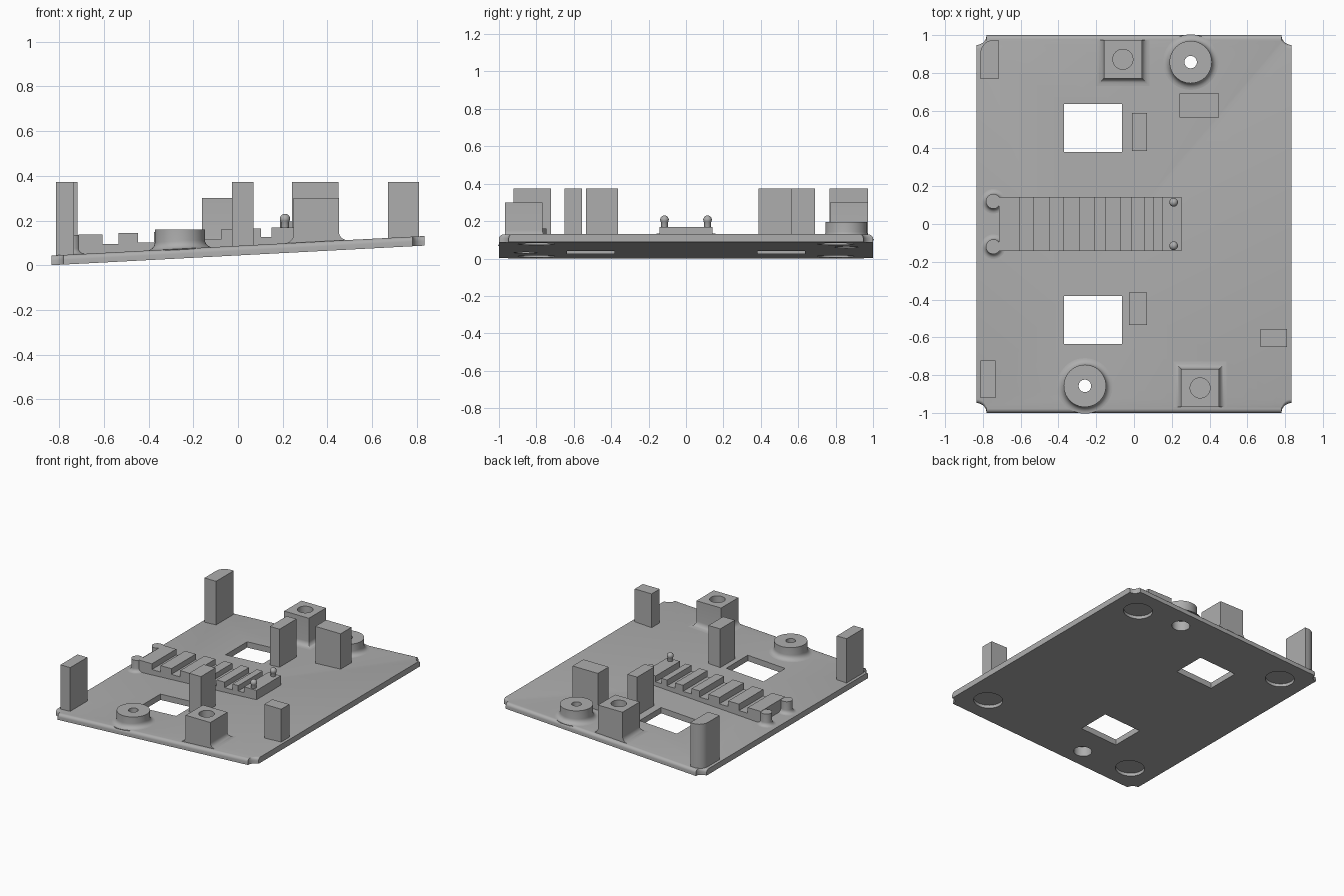
import bpy, bmesh, math

if "Cube" in bpy.data.objects:
    bpy.data.objects.remove(bpy.data.objects["Cube"], do_unlink=True)

grey = bpy.data.materials.new("matte_grey")
grey.use_nodes = True
grey.diffuse_color = (0.42, 0.42, 0.42, 1)
grey.node_tree.nodes["Principled BSDF"].inputs["Base Color"].default_value = grey.diffuse_color

SLOPE, THICK = 0.0525, 0.043


def under(x):
    return 0.044 + SLOPE * x


def deck(offset=0.0):
    """Height function that follows the tilted top of the plate."""
    return lambda x: under(x) + THICK + offset


def level(z):
    return lambda x: z


def loft(name, rings):
    """Closed solid from stacked (outline, height function) rings."""
    bm = bmesh.new()
    loops = [[bm.verts.new((x, y, h(x))) for x, y in pts] for pts, h in rings]
    n = len(loops[0])
    for a, b in zip(loops, loops[1:]):
        for i in range(n):
            j = (i + 1) % n
            bm.faces.new((a[i], a[j], b[j], b[i]))
    bm.faces.new(loops[0][::-1])
    bm.faces.new(loops[-1])
    bmesh.ops.recalc_face_normals(bm, faces=bm.faces)
    mesh = bpy.data.meshes.new(name)
    bm.to_mesh(mesh)
    bm.free()
    mesh.materials.append(grey)
    obj = bpy.data.objects.new(name, mesh)
    bpy.context.collection.objects.link(obj)
    return obj


def rect(x0, x1, y0, y1):
    return [(x0, y0), (x1, y0), (x1, y1), (x0, y1)]


def circle(cx, cy, r, n=48):
    return [(cx + r * math.cos(2 * math.pi * i / n), cy + r * math.sin(2 * math.pi * i / n))
            for i in range(n)]


def cut(obj, cutters):
    """Subtract cutter solids, bake the result and discard the cutters."""
    for c in cutters:
        c.hide_render = True
        mod = obj.modifiers.new("cut", 'BOOLEAN')
        mod.operation, mod.solver, mod.object = 'DIFFERENCE', 'EXACT', c
    graph = bpy.context.evaluated_depsgraph_get()
    baked = bpy.data.meshes.new_from_object(obj.evaluated_get(graph))
    obj.modifiers.clear()
    obj.data = baked
    for c in cutters:
        bpy.data.objects.remove(c, do_unlink=True)


def smooth(obj):
    bpy.ops.object.select_all(action='DESELECT')
    obj.select_set(True)
    bpy.context.view_layer.objects.active = obj
    bpy.ops.object.shade_smooth_by_angle(angle=math.radians(35))


def fillet(size, steps=6):
    """Concave quarter curve as (outward flare, height) pairs."""
    for i in range(steps + 1):
        a = math.pi / 2 * i / steps
        yield size * (1 - math.sin(a)), size * (1 - math.cos(a))


# Plate outline with scooped corners
W, L, NOTCH = 0.833, 1.0, 0.052
outline = []
for sx, sy, start in ((1, 1, 270), (-1, 1, 0), (-1, -1, 90), (1, -1, 180)):
    for i in range(9):
        a = math.radians(start - 90 * i / 8)
        outline.append((sx * W + NOTCH * math.cos(a), sy * L + NOTCH * math.sin(a)))


def narrowed(d):
    return [(x, y * (1 - d)) for x, y in outline]


rings = [(outline, under), (outline, deck(-0.022))]
for i in range(1, 6):
    a = math.pi / 2 * i / 5
    rings.append((narrowed(0.022 * (1 - math.cos(a))), deck(0.022 * (math.sin(a) - 1))))
plate = loft("base_plate", rings)

# Windows, foot recesses and screw holes in the plate
BOSSES = ((0.30, 0.857, 0.195), (-0.26, -0.857, 0.16))


def screw_cutters():
    out = []
    for x, y, top in BOSSES:
        out.append(loft("screw_cutter", [(circle(x, y, 0.033), level(-0.1)),
                                         (circle(x, y, 0.033), level(0.5))]))
        out.append(loft("screw_head_cutter", [(circle(x, y, 0.062), level(-0.1)),
                                              (circle(x, y, 0.062), deck(0.03))]))
    return out


cutters = screw_cutters()
for s in (1, -1):
    y0, y1 = sorted((s * 0.382, s * 0.635))
    window = rect(-0.37, -0.063, y0, y1)
    cutters.append(loft("window_cutter", [(window, level(-0.2)), (window, level(0.4))]))
    for sx in (1, -1):
        foot = circle(sx * 0.635, s * 0.8, 0.1)
        cutters.append(loft("foot_cutter", [(foot, level(-0.1)), (foot, deck(-0.02))]))
cut(plate, cutters)
smooth(plate)

# Round screw bosses with flared feet
for x, y, top in BOSSES:
    rings = [(circle(x, y, 0.147), deck(-0.004))]
    rings += [(circle(x, y, 0.112 + f), deck(h)) for f, h in fillet(0.035)]
    rings.append((circle(x, y, 0.112), level(top)))
    boss = loft("round_boss", rings)
    cut(boss, screw_cutters())
    smooth(boss)

# Square posts with a round socket, flared on the three inner sides
for cx, cy, s in ((-0.059, 0.872, 1), (0.35, -0.868, -1)):
    def foot(f):
        lo = 0.101 + (f if s > 0 else 0)
        hi = 0.101 + (f if s < 0 else 0)
        return rect(cx - 0.101 - f, cx + 0.101 + f, cy - lo, cy + hi)
    rings = [(foot(0.04), deck(-0.004))]
    rings += [(foot(f), deck(h)) for f, h in fillet(0.04)]
    rings.append((foot(0), level(0.3)))
    post = loft("socket_post", rings)
    hole = circle(cx, cy, 0.053)
    cut(post, [loft("socket_cutter", [(hole, level(0.18)), (hole, level(0.5))])])
    smooth(post)

# Tall support blocks
for name, x0, x1, y0, y1 in (
        ("front_left_block", 0.671, 0.81, -0.65, -0.555),
        ("front_right_block", -0.813, -0.733, -0.922, -0.722),
        ("back_wide_block", 0.241, 0.449, 0.563, 0.69),
        ("back_middle_block", -0.01, 0.07, 0.387, 0.587),
        ("front_middle_block", -0.027, 0.07, -0.535, -0.363)):
    pts = rect(x0, x1, y0, y1)
    loft(name, [(pts, deck(-0.01)), (pts, level(0.373))])

# Corner block with one rounded edge
pts = [(-0.813, 0.767), (-0.717, 0.767), (-0.717, 0.974)]
for i in range(9):
    a = math.radians(90 + 90 * i / 8)
    pts.append((-0.743 + 0.07 * math.cos(a), 0.904 + 0.07 * math.sin(a)))
smooth(loft("corner_block", [(pts, deck(-0.01)), (pts, level(0.373))]))

# Stepped rack: a toothed side profile swept across y
steps = (-0.714, -0.607, -0.535, -0.447, -0.375, -0.285, -0.213, -0.147,
         -0.075, -0.01, 0.055, 0.102, 0.15, 0.252)
profile = [(steps[-1], deck(-0.01)(steps[-1])), (steps[0], deck(-0.01)(steps[0]))]
for i, (a, b) in enumerate(zip(steps, steps[1:])):
    mid = (a + b) / 2
    z = 0.12 + 0.043 * mid if i % 2 else 0.162 + 0.037 * mid
    profile += [(a, z), (b, z)]
rack = bpy.data.meshes.new("toothed_rack")
bm = bmesh.new()
face = bm.faces.new([bm.verts.new((x, -0.143, z)) for x, z in profile])
swept = bmesh.ops.extrude_face_region(bm, geom=[face])["geom"]
bmesh.ops.translate(bm, vec=(0, 0.286, 0),
                    verts=[v for v in swept if isinstance(v, bmesh.types.BMVert)])
bmesh.ops.recalc_face_normals(bm, faces=bm.faces)
bm.to_mesh(rack)
bm.free()
rack.materials.append(grey)
bpy.context.collection.objects.link(bpy.data.objects.new("toothed_rack", rack))

# Flared studs at the low end of the rack, ball-topped pins at the high end
for s in (1, -1):
    y = s * 0.12
    rings = [(circle(-0.745, y, 0.065), deck(-0.004))]
    rings += [(circle(-0.745, y, 0.039 + f), deck(h)) for f, h in fillet(0.026)]
    rings.append((circle(-0.745, y, 0.039), level(0.135)))
    smooth(loft("rack_stud", rings))

    px, py = 0.21, s * 0.115
    rings = [(circle(px, py, 0.018, 24), level(0.15))]
    for i in range(9):
        a = math.radians(-40 + 125 * i / 8)
        rings.append((circle(px, py, 0.023 * math.cos(a), 24), level(0.207 + 0.023 * math.sin(a))))
    smooth(loft("rack_pin", rings))
